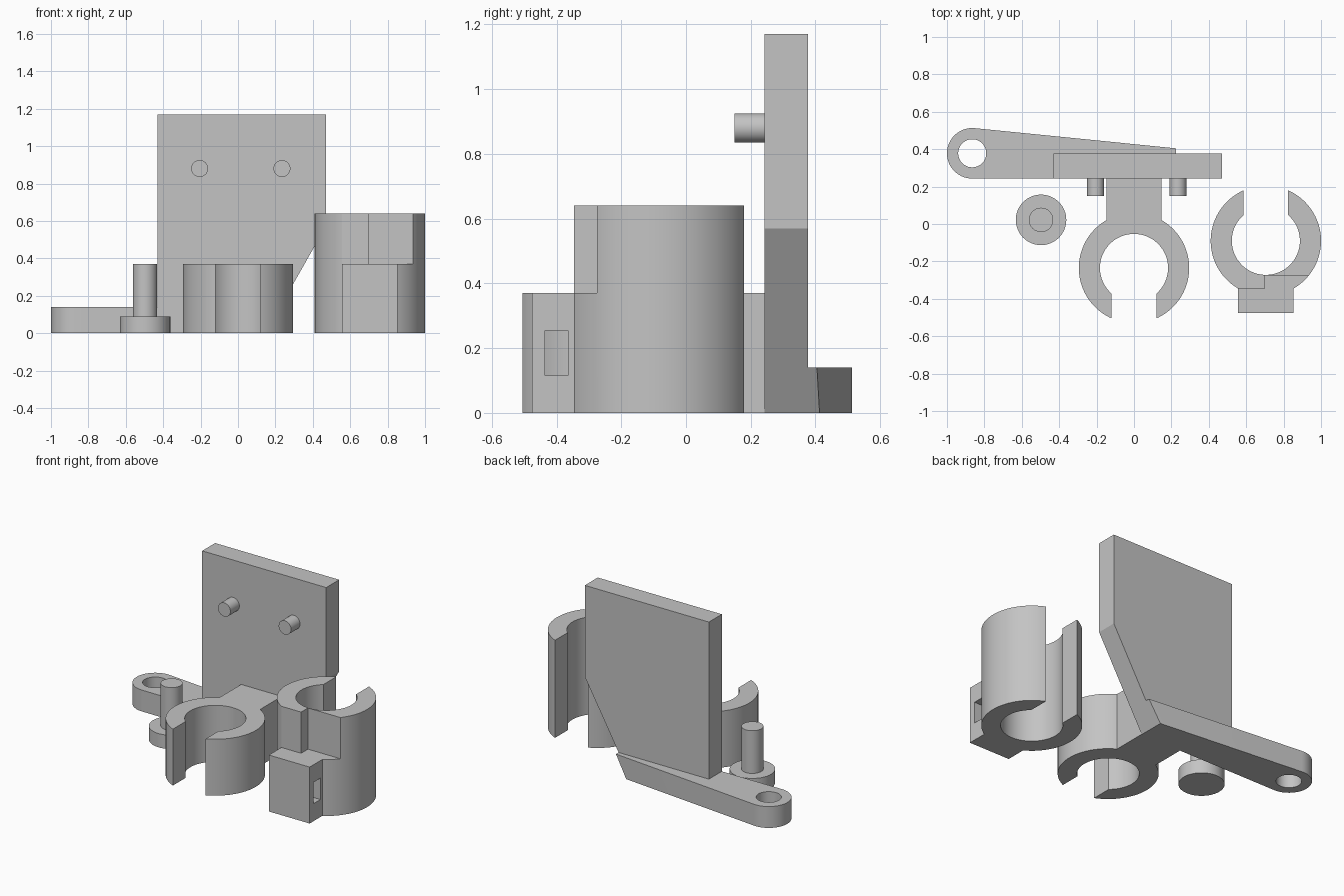
import bpy, bmesh, math
from math import sin, cos, pi
from mathutils import Vector, Matrix

cube = bpy.data.objects.get("Cube")
if cube:
    bpy.data.objects.remove(cube, do_unlink=True)

grey = bpy.data.materials.new("plain grey")
grey.use_nodes = True
colour = (0.55, 0.55, 0.55, 1)
grey.diffuse_color = colour
grey.node_tree.nodes["Principled BSDF"].inputs["Base Color"].default_value = colour


def finish(name, bm):
    bmesh.ops.recalc_face_normals(bm, faces=bm.faces)
    mesh = bpy.data.meshes.new(name)
    bm.to_mesh(mesh)
    bm.free()
    mesh.materials.append(grey)
    obj = bpy.data.objects.new(name, mesh)
    bpy.context.collection.objects.link(obj)
    return obj


def extrude(profile, low, high, matrix=Matrix()):
    """Solid made by raising a flat outline from low to high."""
    bm = bmesh.new()
    face = bm.faces.new([bm.verts.new((x, y, low)) for x, y in profile])
    top = bmesh.ops.extrude_face_region(bm, geom=[face])["geom"]
    verts = [v for v in top if isinstance(v, bmesh.types.BMVert)]
    bmesh.ops.translate(bm, verts=verts, vec=(0, 0, high - low))
    bm.transform(matrix)
    return bm


def arc(radius, start, end, steps=48, centre=(0, 0)):
    return [(centre[0] + radius * cos(start + (end - start) * i / steps),
             centre[1] + radius * sin(start + (end - start) * i / steps))
            for i in range(steps + 1)]


def disc(radius, centre=(0, 0)):
    return arc(radius, 0, 2 * pi, 64, centre)[:-1]


def box(name, low, high):
    rect = [(low[0], low[1]), (high[0], low[1]), (high[0], high[1]), (low[0], high[1])]
    return finish(name, extrude(rect, low[2], high[2]))


def cut(obj, cutter):
    mod = obj.modifiers.new(cutter.name, "BOOLEAN")
    mod.operation = "DIFFERENCE"
    mod.solver = "EXACT"
    mod.object = cutter
    cutter.hide_render = True
    cutter.hide_viewport = True


def apply_cuts(obj):
    cutters = [m.object for m in obj.modifiers]
    deps = bpy.context.evaluated_depsgraph_get()
    mesh = bpy.data.meshes.new_from_object(obj.evaluated_get(deps))
    obj.modifiers.clear()
    obj.data = mesh
    for c in cutters:
        bpy.data.objects.remove(c, do_unlink=True)


def clip_profile(stem_half, stem_end, gap=0.119, outer=0.295, inner=0.182):
    """C-shaped ring open toward -y with a straight stem toward +y."""
    o, i = math.asin(gap / outer), math.asin(gap / inner)
    s = math.acos(stem_half / outer)
    right = arc(outer, -pi / 2 + o, s)
    left = arc(outer, pi - s, 1.5 * pi - o)
    hole = arc(inner, 1.5 * pi - i, -pi / 2 + i, 72)
    return right + [(stem_half, stem_end), (-stem_half, stem_end)] + left + hole


parts = []

# Upright plate with a sloping lower corner
plate_outline = [(-0.43, 0), (0.145, 0), (0.47, 0.57), (0.47, 1.17), (-0.43, 1.17)]
upright = Matrix.Rotation(pi / 2, 4, "X")
parts.append(finish("back_plate", extrude(plate_outline, -0.377, -0.243, upright)))

# Two pegs on the plate
for side, x in (("right", -0.205), ("left", 0.235)):
    parts.append(finish(side + "_peg", extrude(disc(0.045, (x, 0.88)), -0.25, -0.15, upright)))

# Tapered arm with an eye, trimmed along the plate's slope
eye = (-0.865, 0.378)
arm_outline = arc(0.135, 1.5 * pi, pi / 2 - 0.098, 40, eye) + [(0.3, 0.397), (0.3, 0.243)]
bm = extrude(arm_outline, 0, 0.14)
slope = Vector((0.57, 0, -0.325)).normalized()
trim = bmesh.ops.bisect_plane(bm, geom=bm.verts[:] + bm.edges[:] + bm.faces[:],
                              plane_co=(0.145, 0, 0), plane_no=slope, clear_outer=True)
bmesh.ops.holes_fill(bm, edges=[e for e in trim["geom_cut"] if isinstance(e, bmesh.types.BMEdge)])
arm = finish("arm", bm)
cut(arm, finish("eye_cutter", extrude(disc(0.075, eye), -0.1, 0.3)))
parts.append(arm)

# Fixed clip joined to the plate
clip_place = Matrix.Translation((0, -0.235, 0))
parts.append(finish("fixed_clip", extrude(clip_profile(0.147, 0.478), 0, 0.37, clip_place)))

# Loose tall clip, opening to the back, with a slotted block in front
tall_place = Matrix.Translation((0.705, -0.09, 0)) @ Matrix.Scale(-1, 4, (0, 1, 0))
tall = finish("tall_clip", extrude(clip_profile(0.148, 0.386), 0, 0.64, tall_place))
cut(tall, box("ledge_cutter", (0.5, -0.6, 0.37), (0.9, -0.346, 0.8)))
cut(tall, box("notch_cutter", (0.7, -0.7, 0.37), (1.1, -0.275, 0.9)))
cut(tall, box("slot_cutter", (0.4, -0.435, 0.115), (1.1, -0.365, 0.255)))
parts.append(tall)

# Headed pin
pin = (-0.497, 0.022)
parts.append(finish("pin_head", extrude(disc(0.135, pin), 0, 0.09)))
parts.append(finish("pin_shaft", extrude(disc(0.065, pin), 0.08, 0.37)))

bpy.context.view_layer.update()
for obj in (arm, tall):
    apply_cuts(obj)

# Smooth round walls, sharp edges kept
bpy.ops.object.select_all(action="DESELECT")
for obj in parts:
    obj.select_set(True)
bpy.context.view_layer.objects.active = parts[0]
bpy.ops.object.shade_smooth_by_angle(angle=math.radians(25))
